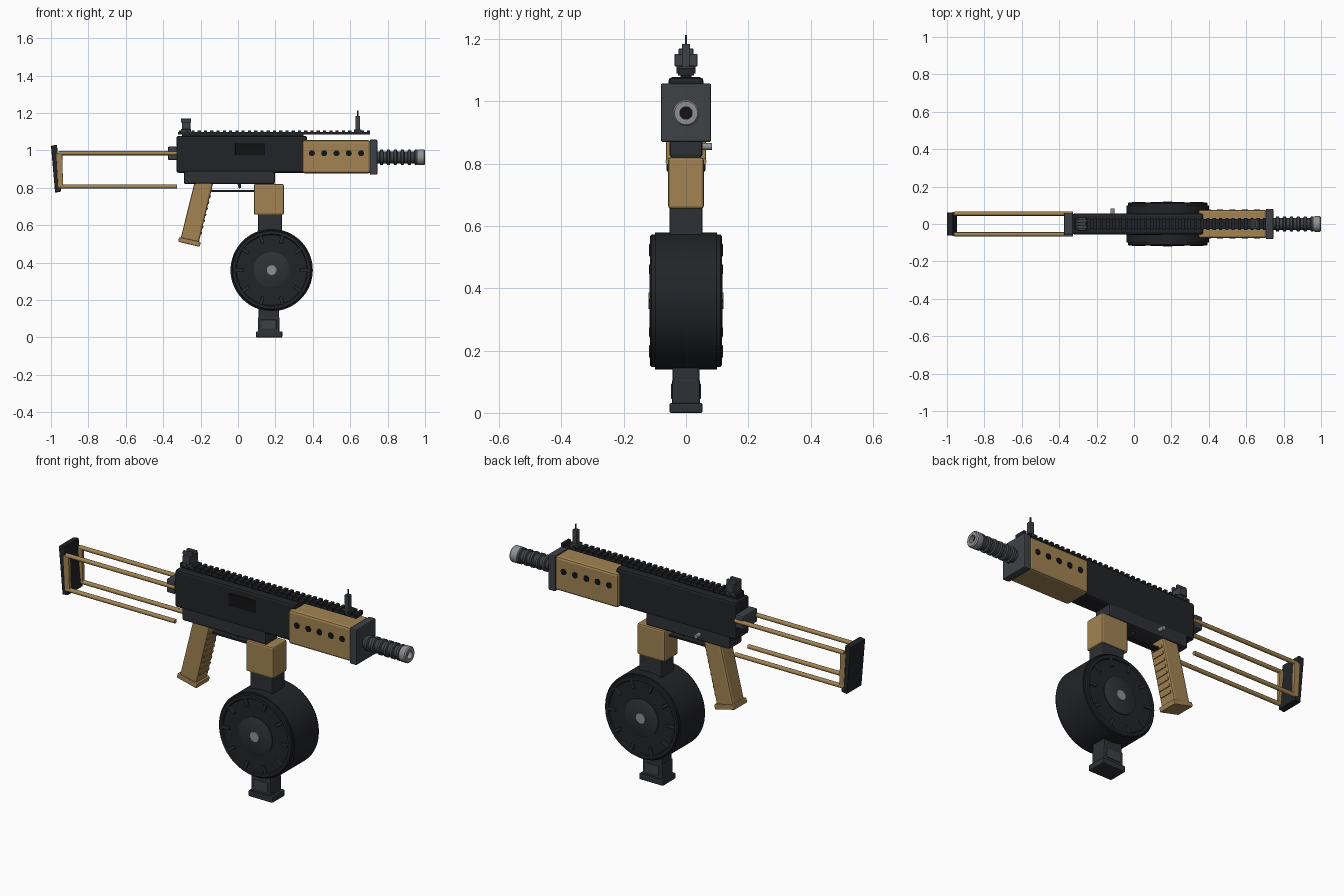
import bpy, bmesh, math
from mathutils import Matrix, Vector

if "Cube" in bpy.data.objects:
    bpy.data.objects.remove(bpy.data.objects["Cube"])


def mat(name, r, g, b):
    m = bpy.data.materials.new(name)
    m.diffuse_color = (r, g, b, 1)
    m.use_nodes = True
    m.node_tree.nodes["Principled BSDF"].inputs["Base Color"].default_value = m.diffuse_color
    return m


BLACK = mat("black", 0.016, 0.017, 0.02)
DARK = mat("dark", 0.028, 0.03, 0.036)
SLATE = mat("slate", 0.048, 0.054, 0.062)
TAN = mat("tan", 0.36, 0.23, 0.085)
HOLE = mat("hole", 0.006, 0.006, 0.007)
STEEL = mat("steel", 0.28, 0.28, 0.3)


def finish(bm, name, m, smooth=False):
    bmesh.ops.recalc_face_normals(bm, faces=bm.faces[:])
    me = bpy.data.meshes.new(name)
    bm.to_mesh(me)
    bm.free()
    ob = bpy.data.objects.new(name, me)
    bpy.context.collection.objects.link(ob)
    me.materials.append(m)
    if smooth:
        bpy.context.view_layer.objects.active = ob
        bpy.ops.object.select_all(action='DESELECT')
        ob.select_set(True)
        bpy.ops.object.shade_smooth_by_angle(angle=math.radians(35))
    return ob


def bevel(ob, w):
    if w:
        b = ob.modifiers.new("bevel", 'BEVEL')
        b.width, b.segments, b.limit_method = w, 2, 'ANGLE'
    return ob


def box(name, x, y, z, m, w=0.0):
    """Box from (min, max) ranges."""
    bm = bmesh.new()
    bmesh.ops.create_cube(bm, size=1)
    for v in bm.verts:
        v.co = [r[0] + (c + 0.5) * (r[1] - r[0]) for c, r in zip(v.co, (x, y, z))]
    return bevel(finish(bm, name, m), w)


def prism(name, pts, hy, m, w=0.0):
    """Side profile in x, z given thickness in y."""
    bm = bmesh.new()
    f = bm.faces.new([bm.verts.new((x, -hy, z)) for x, z in pts])
    r = bmesh.ops.extrude_face_region(bm, geom=[f])
    for v in r["geom"]:
        if isinstance(v, bmesh.types.BMVert):
            v.co.y = hy
    return bevel(finish(bm, name, m), w)


def rod(name, a, b, r, m, seg=16):
    a, b = Vector(a), Vector(b)
    bm = bmesh.new()
    q = (b - a).to_track_quat('Z', 'Y').to_matrix().to_4x4()
    bmesh.ops.create_cone(bm, cap_ends=True, segments=seg, radius1=r, radius2=r,
                          depth=(b - a).length, matrix=Matrix.Translation((a + b) / 2) @ q)
    return finish(bm, name, m, True)


def lathe(name, prof, centre, axis, m, seg=48):
    """Spin (along, radius) points around the x or y axis."""
    bm = bmesh.new()
    ax = Vector(axis)
    vs = [bm.verts.new(ax * t + Vector((0, 0, r))) for t, r in prof]
    es = [bm.edges.new(p) for p in zip(vs, vs[1:])]
    bmesh.ops.spin(bm, geom=vs + es, cent=(0, 0, 0), axis=ax, angle=math.tau, steps=seg)
    bmesh.ops.remove_doubles(bm, verts=bm.verts[:], dist=1e-5)
    bmesh.ops.translate(bm, verts=bm.verts[:], vec=centre)
    return finish(bm, name, m, True)


def sym(h):
    return (-h, h)


# Receiver
box("upper_receiver", (-0.33, 0.37), sym(0.056), (0.88, 1.078), BLACK, 0.012)
box("lower_receiver", (-0.29, 0.197), sym(0.053), (0.82, 0.9), DARK, 0.01)
box("side_port", (-0.015, 0.145), (-0.059, -0.05), (0.975, 1.04), HOLE, 0.002)
rod("side_knob", (-0.115, 0.045, 0.855), (-0.115, 0.084, 0.855), 0.011, STEEL)

# Handguard with vent holes
box("handguard", (0.345, 0.708), sym(0.076), (0.877, 1.055), TAN, 0.012)
for i in range(5):
    x = 0.395 + i * 0.0658
    rod("handguard_vent", (x, -0.078, 0.985), (x, 0.078, 0.985), 0.016, HOLE)
box("handguard_cap", (0.705, 0.745), sym(0.081), (0.87, 1.058), SLATE, 0.006)

# Ribbed barrel and open muzzle ring
prof = [(0.70, 0.0), (0.70, 0.032)]
for i in range(6):
    x = 0.757 + i * 0.037
    prof += [(x, 0.032), (x + 0.004, 0.041), (x + 0.017, 0.041), (x + 0.021, 0.032)]
prof += [(0.975, 0.032), (0.975, 0.0)]
lathe("barrel", prof, (0, 0, 0.963), (1, 0, 0), SLATE, 32)
lathe("muzzle_ring", [(0.96, 0.02), (0.96, 0.038), (0.968, 0.042), (0.994, 0.042), (1.0, 0.037),
                      (1.0, 0.02), (0.96, 0.02)], (0, 0, 0.963), (1, 0, 0), STEEL, 32)
rod("muzzle_bore", (0.96, 0, 0.963), (0.978, 0, 0.963), 0.02, HOLE)

# Top rail
box("rail_base", (-0.32, 0.705), sym(0.026), (1.084, 1.098), BLACK)
box("rail_foot", (-0.30, 0.35), sym(0.018), (1.07, 1.086), BLACK)
for i in range(31):
    x = -0.316 + i * 0.0335
    box("rail_tooth", (x, x + 0.017), sym(0.031), (1.09, 1.107), BLACK)

# Rear and front sights
box("rear_sight_base", (-0.305, -0.25), sym(0.03), (1.095, 1.115), SLATE, 0.003)
box("rear_sight_block", (-0.300, -0.255), sym(0.037), (1.112, 1.153), SLATE, 0.004)
for s in (-1, 1):
    box("rear_sight_ear", (-0.306, -0.25), sorted((s * 0.008, s * 0.024)), (1.15, 1.17), SLATE, 0.003)
box("front_sight_base", (0.62, 0.66), sym(0.026), (1.095, 1.113), SLATE, 0.003)
box("front_sight_post", (0.627, 0.653), sym(0.013), (1.105, 1.185), SLATE, 0.003)
rod("front_sight_pin", (0.64, 0, 1.18), (0.64, 0, 1.213), 0.004, SLATE, 10)

# Wire stock
box("stock_mount", (-0.375, -0.325), sym(0.06), (0.948, 1.02), SLATE, 0.008)
for s in (-1, 1):
    y = s * 0.055
    for z in (0.985, 0.807):
        rod("stock_rod", (-0.96, y, z), (-0.325, y, z), 0.011, TAN, 12)
    prism("stock_upright", [(-0.972, 0.985), (-0.94, 0.985), (-0.935, 0.807), (-0.962, 0.807)],
          0.009, TAN, 0.002).location.y = y
prism("butt_plate", [(-1.0, 1.025), (-0.968, 1.03), (-0.945, 0.78), (-0.978, 0.774)], 0.062, BLACK, 0.004)

# Grip with ridged front strap and foot
prism("grip", [(-0.232, 0.83), (-0.132, 0.83), (-0.21, 0.505), (-0.308, 0.525)], 0.048, TAN, 0.01)
for i in range(8):
    t = 0.14 + i * 0.1
    x, z = -0.132 - 0.078 * t, 0.83 - 0.325 * t
    prism("grip_ridge", [(x - 0.02, z + 0.009), (x + 0.006, z + 0.006), (x + 0.003, z - 0.006),
                         (x - 0.02, z - 0.005)], 0.038, TAN)
prism("grip_foot", [(-0.315, 0.537), (-0.199, 0.51), (-0.205, 0.484), (-0.32, 0.512)], 0.054, TAN, 0.005)

# Trigger and guard
box("trigger_guard", (-0.14, 0.1), sym(0.018), (0.778, 0.787), BLACK)
prism("trigger", [(-0.005, 0.83), (0.014, 0.83), (0.016, 0.8), (0.006, 0.795), (0.0, 0.81)], 0.009, BLACK)

# Magazine well and necks above and below the drum
box("magazine_well", (0.085, 0.245), sym(0.057), (0.656, 0.82), TAN, 0.008)
box("well_top", (0.10, 0.195), sym(0.045), (0.80, 0.84), BLACK)
box("magazine_neck", (0.107, 0.235), sym(0.053), (0.5, 0.67), DARK, 0.006)
box("lower_neck", (0.11, 0.22), sym(0.043), (0.10, 0.2), DARK, 0.006)
box("lower_block", (0.106, 0.222), sym(0.045), (0.025, 0.108), DARK, 0.006)
box("lower_block_panel", (0.125, 0.205), sym(0.048), (0.045, 0.095), SLATE, 0.003)
box("lower_foot", (0.097, 0.237), sym(0.053), (0.0, 0.032), DARK, 0.005)

# Drum with stepped side rims
C = (0.18, 0, 0.36)
half = [(0.117, 0.0), (0.117, 0.09), (0.113, 0.097), (0.108, 0.097), (0.108, 0.188),
        (0.115, 0.192), (0.115, 0.208), (0.110, 0.213), (0.1, 0.213), (0.1, 0.22)]
drum = [p for p in half[3:]]
side = [(0.108, 0.0)] + drum
lathe("drum", side + [(-t, r) for t, r in reversed(side)], C, (0, 1, 0), BLACK, 64)
for s in (-1, 1):
    lathe("drum_hub", [(s * t, r) for t, r in half[:3]] + [(s * 0.1, 0.097)], C, (0, 1, 0), DARK)
    rod("hub_pin", (C[0], s * 0.1, C[2]), (C[0], s * 0.121, C[2]), 0.026, STEEL, 24)
    for i in range(10):
        a = math.tau * i / 10
        lug = box("drum_lug", (0.15, 0.192), sorted((s * 0.104, s * 0.118)), sym(0.008), DARK, 0.003)
        lug.matrix_world = Matrix.Translation(C) @ Matrix.Rotation(a, 4, 'Y')
